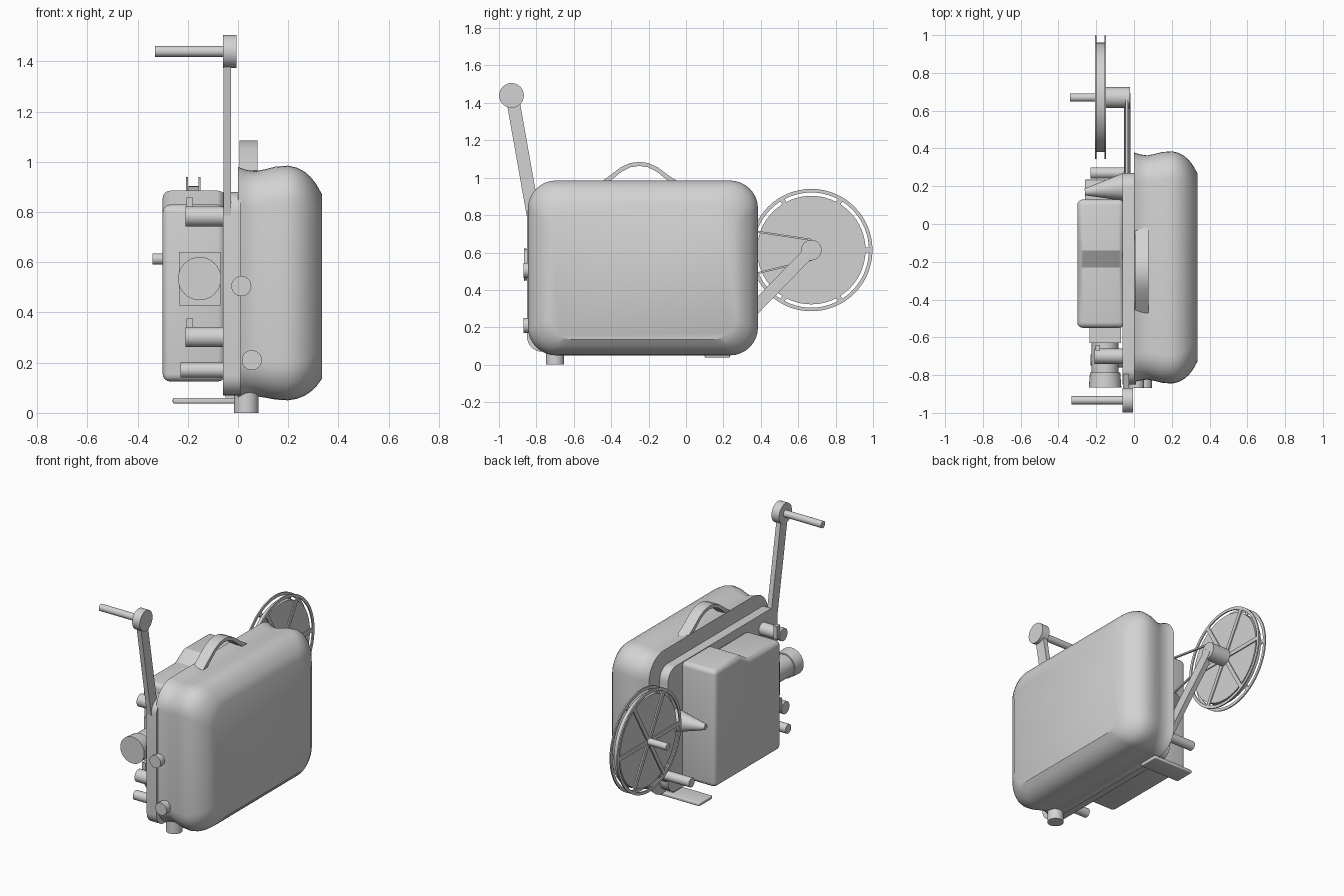
import bpy, bmesh, math
from mathutils import Vector, Matrix

if "Cube" in bpy.data.objects:
    bpy.data.objects.remove(bpy.data.objects["Cube"])

grey = bpy.data.materials.new("light grey")
grey.diffuse_color = (0.65, 0.65, 0.65, 1)
grey.use_nodes = True
grey.node_tree.nodes["Principled BSDF"].inputs["Base Color"].default_value = grey.diffuse_color


def finish(name, bm):
    bmesh.ops.recalc_face_normals(bm, faces=bm.faces)
    me = bpy.data.meshes.new(name)
    bm.to_mesh(me)
    bm.free()
    me.materials.append(grey)
    ob = bpy.data.objects.new(name, me)
    bpy.context.collection.objects.link(ob)
    return ob


def rounded(y0, y1, z0, z1, r, n=8):
    """Rounded rectangle outline in the yz plane."""
    pts = []
    for k, (y, z) in enumerate([(y1 - r, z1 - r), (y0 + r, z1 - r), (y0 + r, z0 + r), (y1 - r, z0 + r)]):
        for i in range(n + 1):
            a = math.pi / 2 * (k + i / n)
            pts.append((y + r * math.cos(a), z + r * math.sin(a)))
    return pts


def loft(name, sections, bevel=0):
    """Skin a list of (x, yz outline) sections and cap both ends."""
    bm = bmesh.new()
    rings = [[bm.verts.new((x, y, z)) for y, z in pts] for x, pts in sections]
    n = len(rings[0])
    for a, b in zip(rings, rings[1:]):
        for i in range(n):
            bm.faces.new((a[i], a[(i + 1) % n], b[(i + 1) % n], b[i]))
    bm.faces.new(rings[0])
    bm.faces.new(rings[-1])
    bmesh.ops.recalc_face_normals(bm, faces=bm.faces)
    if bevel:
        edges = [e for e in bm.edges if e.calc_face_angle(0) > math.radians(40)]
        bmesh.ops.bevel(bm, geom=edges, offset=bevel, segments=4, profile=0.5, affect='EDGES')
    return finish(name, bm)


def cyl(name, p, q, r, r2=None, n=32):
    """Cylinder or cone from point p to point q."""
    p, q = Vector(p), Vector(q)
    bm = bmesh.new()
    m = Matrix.Translation((p + q) / 2) @ (q - p).to_track_quat('Z', 'Y').to_matrix().to_4x4()
    bmesh.ops.create_cone(bm, cap_ends=True, segments=n, radius1=r, radius2=r if r2 is None else r2,
                          depth=(q - p).length, matrix=m)
    return finish(name, bm)


def box(name, x, y, z, bevel=0):
    return loft(name, [(v, [(y[0], z[0]), (y[1], z[0]), (y[1], z[1]), (y[0], z[1])]) for v in x], bevel)


def bar(name, x, a, b, w):
    """Flat bar between two yz points, spanning x[0]..x[1]."""
    a, b = Vector(a), Vector(b)
    d = (b - a).normalized() * w / 2
    s = Vector((-d.y, d.x))
    return loft(name, [(v, [a + s, a - s, b - s, b + s]) for v in x])


# Rounded main case: outline shrinks and swells along x
prof = [(0, .006), (.03, .016), (.07, .022), (.11, .014), (.15, .004), (.2, 0), (.235, .008),
        (.265, .024), (.29, .046), (.312, .074), (.335, .115)]
loft("main_case", [(x, rounded(-.845 + i, .385 - i, .05 + i * .75, .985 - i, .15 - i * .25))
                   for x, i in prof])

# Mechanism plate and lamp housing with its stepped top
loft("mechanism_plate", [(x, rounded(-.85, .27, .07, .88, .08)) for x in (-.06, .01)])
housing = [(-.55, .125), (.13, .125), (.13, .885), (-.14, .885), (-.23, .83), (-.55, .83)]
loft("lamp_housing", [(-.3, housing), (-.05, housing)], .03)
cyl("side_cone", (-.05, .195, .53), (-.26, .17, .53), .075, .018)

# Carrying handle strap
arch = [(-.47, .965), (-.41, 1.01), (-.35, 1.055), (-.3, 1.078), (-.25, 1.085),
        (-.2, 1.078), (-.15, 1.055), (-.09, 1.01), (-.02, .965)]
inner = [(-.25 + (y + .25) * .93, z - .022) for y, z in reversed(arch)]
loft("carrying_handle", [(x, arch + inner) for x in (.005, .078)])

# Front reel arm with hub and spindle
bar("front_arm", (-.058, -.027), (-.815, .79), (-.93, 1.44), .07)
cyl("front_arm_hub", (-.06, -.933, 1.44), (-.006, -.933, 1.44), .066)
cyl("front_spindle", (-.33, -.933, 1.44), (-.05, -.933, 1.44), .022)

# Rear reel arm, hub, spindle and drive belt
RY, RZ = .67, .613
bar("rear_arm", (-.052, -.018), (.2, .13), (RY, RZ), .065)
cyl("rear_hub", (-.15, RY, RZ), (-.02, RY, RZ), .055)
cyl("rear_spindle", (-.34, RY, RZ), (-.15, RY, RZ), .022)
for nm, a, b in (("upper", (.24, .732), (RY, .668)), ("lower", (.24, .455), (RY, .56))):
    bar("drive_belt_" + nm, (-.045, -.033), a, b, .01)

# Take-up reel: film roll plus two spoked flanges
cyl("film_roll", (-.198, RY, RZ), (-.156, RY, RZ), .29, n=64)
for side, x in (("outer", -.203), ("inner", -.153)):
    bm = bmesh.new()
    n = 64
    rings = []
    for r, dx in ((.308, -.004), (.327, -.004), (.327, .004), (.308, .004)):
        rings.append([bm.verts.new((x + dx, RY + r * math.cos(2 * math.pi * i / n),
                                    RZ + r * math.sin(2 * math.pi * i / n))) for i in range(n)])
    for k in range(4):
        a, b = rings[k], rings[(k + 1) % 4]
        for i in range(n):
            bm.faces.new((a[i], a[(i + 1) % n], b[(i + 1) % n], b[i]))
    finish("reel_rim_" + side, bm)
    for k in range(3):
        d = Vector((math.cos(k * math.pi / 3), math.sin(k * math.pi / 3))) * .315
        c = Vector((RY, RZ))
        bar(f"reel_spokes_{side}_{k}", (x - .004, x + .004), c - d, c + d, .026)

# Lens on a square mount
box("lens_mount", (-.235, -.07), (-.63, -.53), (.427, .64))
cyl("lens_barrel", (-.153, -.8, .535), (-.153, -.6, .535), .072)
cyl("lens_ring", (-.153, -.865, .535), (-.153, -.785, .535), .086, .08)

# Film rollers with small guide tabs
for nm, x, y, z, r in (("top", -.21, -.7, .783, .04), ("middle", -.21, -.72, .302, .04),
                       ("bottom", -.23, -.72, .17, .03), ("rear", -.23, .27, .2, .03)):
    cyl("roller_" + nm, (x, y, z), (-.05, y, z), r)
    if r > .035:
        box("roller_tab_" + nm, (-.205, -.18), (y + .03, y + .06), (z - .01, z + .075))

# Front control knobs
for nm, x, z in (("upper", .013, .505), ("lower", .055, .21)):
    cyl("knob_" + nm, (x, -.868, z), (x, -.8, z), .04)

# Feet
cyl("front_foot", (.033, -.7, 0), (.033, -.7, .1), .049)
box("rear_foot", (-.26, .03), (.1, .235), (.038, .06), .006)
box("rear_foot_post", (-.05, 0), (.13, .2), (.05, .09))

# Smooth shading with crisp edges
bpy.ops.object.select_all(action='SELECT')
bpy.context.view_layer.objects.active = bpy.data.objects["main_case"]
bpy.ops.object.shade_smooth_by_angle(angle=math.radians(30))
